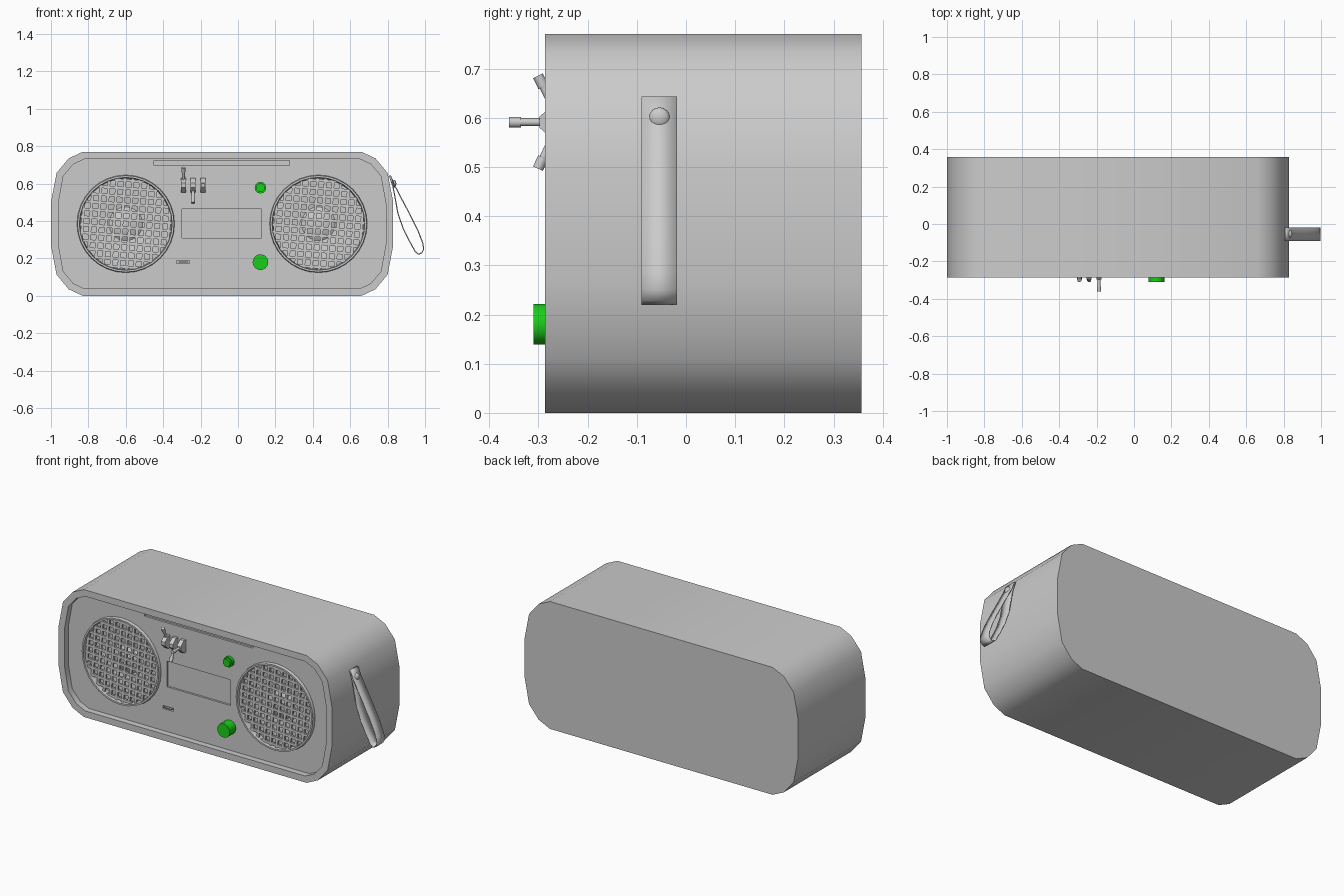
import bpy, bmesh, math
from mathutils import Vector

if "Cube" in bpy.data.objects:
    bpy.data.objects.remove(bpy.data.objects["Cube"])

FRONT, BACK, PANEL = -0.287, 0.357, -0.25
CX, CZ = -0.085, 0.385


def finish(bm, name, angle=40, mat=None):
    bmesh.ops.recalc_face_normals(bm, faces=bm.faces)
    me = bpy.data.meshes.new(name)
    bm.to_mesh(me)
    bm.free()
    ob = bpy.data.objects.new(name, me)
    bpy.context.collection.objects.link(ob)
    if mat:
        me.materials.append(mat)
    smooth(ob, angle)
    return ob


def smooth(ob, angle):
    bpy.ops.object.select_all(action='DESELECT')
    ob.select_set(True)
    bpy.context.view_layer.objects.active = ob
    if angle:
        bpy.ops.object.shade_smooth_by_angle(angle=math.radians(angle))


def extrude(bm, pts, vec):
    """Closed prism from a planar outline."""
    a = [bm.verts.new(p) for p in pts]
    b = [bm.verts.new(Vector(p) + Vector(vec)) for p in pts]
    n = len(a)
    for i in range(n):
        j = (i + 1) % n
        bm.faces.new((a[i], a[j], b[j], b[i]))
    return bm.faces.new(a), bm.faces.new(b[::-1])


def box(bm, x0, x1, y0, y1, z0, z1):
    extrude(bm, [(x0, y0, z0), (x1, y0, z0), (x1, y0, z1), (x0, y0, z1)], (0, y1 - y0, 0))


def lathe(name, prof, loc, seg=32, closed=False, mat=None, tilt=0):
    """Spin (radius, y) points around the y axis."""
    bm = bmesh.new()
    rings = [[bm.verts.new((r * math.cos(2 * math.pi * k / seg), y,
                            r * math.sin(2 * math.pi * k / seg))) for k in range(seg)]
             for r, y in prof]
    pairs = list(zip(rings, rings[1:])) + ([(rings[-1], rings[0])] if closed else [])
    for p, q in pairs:
        for k in range(seg):
            m = (k + 1) % seg
            bm.faces.new((p[k], p[m], q[m], q[k]))
    if not closed:
        bm.faces.new(rings[0])
        bm.faces.new(rings[-1])
    ob = finish(bm, name, 40, mat)
    ob.location = loc
    ob.rotation_euler.x = math.radians(tilt)
    return ob


# Body: rounded outline with a recessed front panel
quarter = [(0.915, 0.115), (0.885, 0.272), (0.82, 0.35), (0.745, 0.385)]
half = quarter + [(-x, z) for x, z in quarter[::-1]]
outline = half + [(-x, -z) for x, z in half]
bm = bmesh.new()
front, _ = extrude(bm, [(CX + x, FRONT, CZ + z) for x, z in outline], (0, BACK - FRONT, 0))
bmesh.ops.recalc_face_normals(bm, faces=bm.faces)
bmesh.ops.inset_region(bm, faces=[front], thickness=0.04)
res = bmesh.ops.extrude_face_region(bm, geom=[front])
bmesh.ops.translate(bm, vec=(0, PANEL - FRONT, 0),
                    verts=[g for g in res['geom'] if isinstance(g, bmesh.types.BMVert)])
if front.is_valid:
    bmesh.ops.delete(bm, geom=[front], context='FACES_ONLY')
body = finish(bm, "body", 0)

# Cutters: speaker wells, display window, top groove, small port
cutters = []
speakers = [-0.60, 0.43]
for x in speakers:
    cutters.append(lathe("well_cutter", [(0.247, PANEL - 0.02), (0.247, PANEL + 0.06)], (x, 0, CZ)))
for x0, x1, z0, z1, d in [(-0.30, 0.125, 0.31, 0.465, 0.012),
                          (-0.45, 0.275, 0.697, 0.724, 0.012),
                          (-0.328, -0.258, 0.172, 0.19, 0.02)]:
    bm = bmesh.new()
    box(bm, x0, x1, PANEL - 0.02, PANEL + d, z0, z1)
    cutters.append(finish(bm, "slot_cutter", 0))
for c in cutters:
    c.hide_render = True
    mod = body.modifiers.new("cut", 'BOOLEAN')
    mod.object = c
    mod.solver = 'EXACT'
    bpy.context.view_layer.objects.active = body
    bpy.ops.object.modifier_apply(modifier=mod.name)
    bpy.data.objects.remove(c)
smooth(body, 40)

# Speakers: rim, cone and slightly turned grille
for side, x in zip(("left", "right"), speakers):
    lathe(side + "_speaker_rim", [(0.262, PANEL + 0.005), (0.258, PANEL - 0.018),
                                  (0.248, PANEL - 0.018), (0.243, PANEL + 0.02)],
          (x, 0, CZ), 32, True)
    lathe(side + "_speaker_cone", [(0.246, PANEL + 0.058), (0.246, PANEL + 0.025), (0.225, PANEL + 0.022),
                                   (0.09, PANEL + 0.05), (0.065, PANEL + 0.035), (0.03, PANEL + 0.027),
                                   (0.005, PANEL + 0.025)], (x, 0, CZ), 32)
    bm = bmesh.new()
    pitch, w = 0.042, 0.0075
    for i in range(-6, 6):
        t = (i + 0.5) * pitch
        h = math.sqrt(0.246 ** 2 - t * t)
        box(bm, t - w, t + w, PANEL - 0.004, PANEL + 0.008, -h, h)
        box(bm, -h, h, PANEL - 0.0045, PANEL + 0.0075, t - w, t + w)
    grille = finish(bm, side + "_speaker_grille", 0)
    grille.location = (x, 0, CZ)
    grille.rotation_euler.y = math.radians(4)

# Small port tongue
bm = bmesh.new()
box(bm, -0.318, -0.268, PANEL - 0.002, PANEL + 0.02, 0.178, 0.184)
finish(bm, "port_tongue", 0)

# Toggle switches: up, down and straight out
for i, (x, tilt) in enumerate([(-0.292, -64), (-0.24, 64), (-0.187, 0)]):
    bm = bmesh.new()
    prof = [(PANEL + 0.005, 0.553), (-0.268, 0.553), (-0.298, 0.58),
            (-0.298, 0.602), (-0.268, 0.629), (PANEL + 0.005, 0.629)]
    extrude(bm, [(x - 0.013, y, z) for y, z in prof], (0.026, 0, 0))
    finish(bm, f"switch_base_{i + 1}", 0)
    lathe(f"switch_lever_{i + 1}", [(0.008, 0), (0.008, -0.08), (0.011, -0.08), (0.011, -0.105)],
          (x, -0.255, 0.591), 12, tilt=tilt)

# Green knobs
green = bpy.data.materials.new("green")
green.diffuse_color = (0.01, 0.62, 0.01, 1)
green.use_nodes = True
green.node_tree.nodes["Principled BSDF"].inputs["Base Color"].default_value = green.diffuse_color
lathe("large_knob", [(0.042, PANEL + 0.005), (0.042, -0.31)], (0.12, 0, 0.18), 14, mat=green)
lathe("small_knob", [(0.031, PANEL + 0.005), (0.031, -0.268), (0.024, -0.268), (0.024, -0.282)],
      (0.12, 0, 0.578), 12, mat=green)

# Wrist strap: folded ribbon loop hanging on the right end
loop = [(0.806, 0.643), (0.818, 0.643), (0.836, 0.6), (0.872, 0.53), (0.92, 0.44), (0.965, 0.35),
        (0.99, 0.285), (0.996, 0.25), (0.985, 0.228), (0.965, 0.219), (0.945, 0.235),
        (0.915, 0.29), (0.88, 0.36), (0.852, 0.44), (0.836, 0.53), (0.824, 0.59)]
bm = bmesh.new()
for f in extrude(bm, [(x, -0.09, z) for x, z in loop], (0, 0.072, 0)):
    bmesh.ops.delete(bm, geom=[f], context='FACES_ONLY')
strap = finish(bm, "wrist_strap", 40)
sol = strap.modifiers.new("thickness", 'SOLIDIFY')
sol.thickness = 0.006
sol.offset = -1

# Strap button
bpy.ops.mesh.primitive_uv_sphere_add(segments=16, ring_count=8, radius=0.021,
                                     location=(0.834, -0.054, 0.6))
button = bpy.context.object
button.name = "strap_button"
button.scale.x = 0.6
smooth(button, 40)
